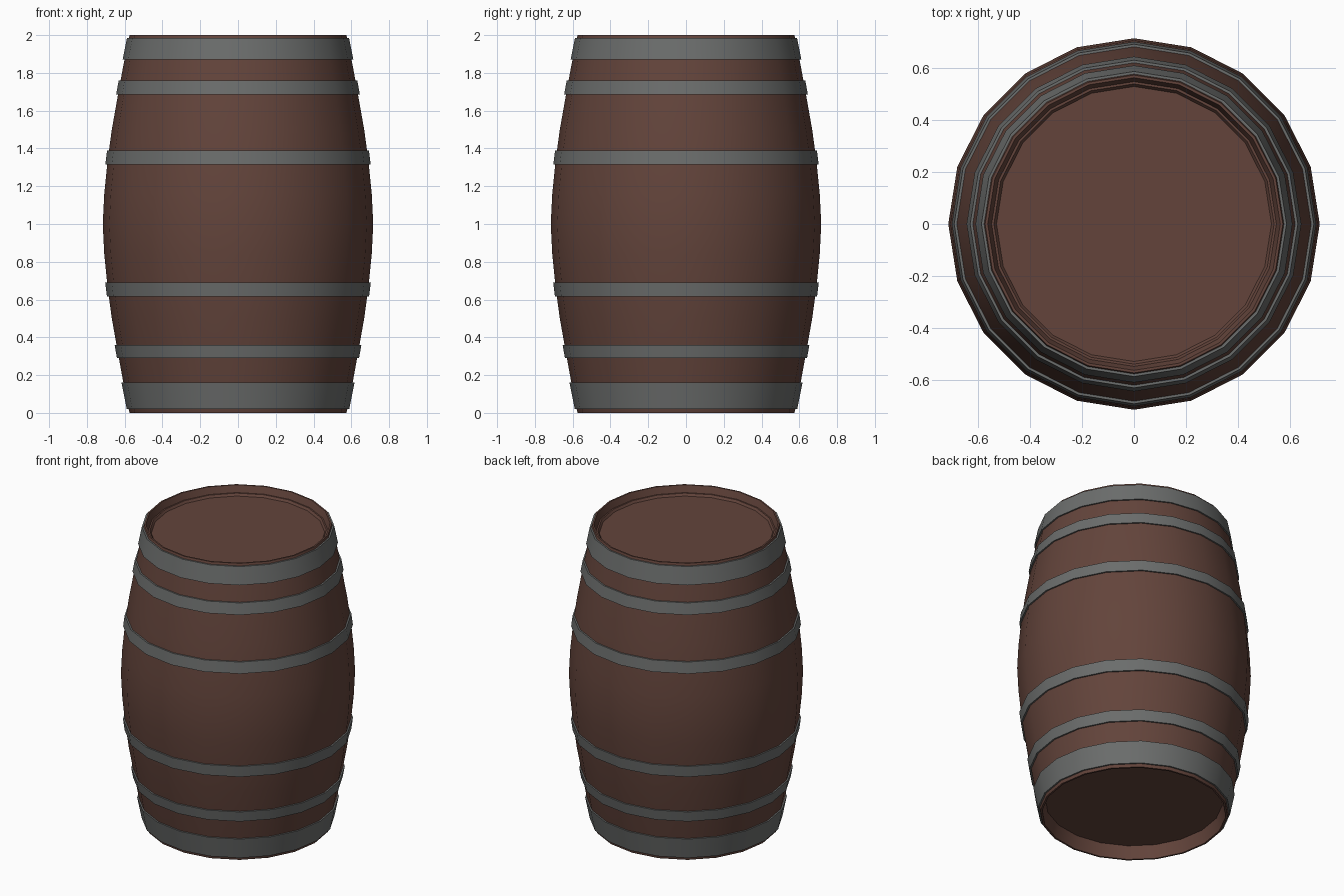
import bpy, bmesh, math

if "Cube" in bpy.data.objects:
    bpy.data.objects.remove(bpy.data.objects["Cube"])

SIDES = 20


def srgb(r, g, b):
    return tuple((((c / 255) + 0.055) / 1.055) ** 2.4 for c in (r, g, b)) + (1,)


def material(name, colour):
    m = bpy.data.materials.new(name)
    m.diffuse_color = colour
    m.use_nodes = True
    m.node_tree.nodes["Principled BSDF"].inputs["Base Color"].default_value = m.diffuse_color
    return m


wood = material("dark brown wood", srgb(99, 68, 59))
iron = material("grey iron", srgb(107, 109, 108))


def lathe(name, profile, mat, closed=False):
    """Revolve (radius, z) points around z; radius 0 closes with a cap."""
    bm = bmesh.new()
    rings = []
    for r, z in profile:
        rings.append([bm.verts.new((r * math.cos(2 * math.pi * i / SIDES),
                                    r * math.sin(2 * math.pi * i / SIDES), z))
                      for i in range(SIDES)])
    pairs = list(zip(rings, rings[1:]))
    if closed:
        pairs.append((rings[-1], rings[0]))
    for a, b in pairs:
        for i in range(SIDES):
            j = (i + 1) % SIDES
            bm.faces.new((a[i], a[j], b[j], b[i]))
    if not closed:
        bm.faces.new(rings[0])
        bm.faces.new(rings[-1])
    bmesh.ops.recalc_face_normals(bm, faces=bm.faces)
    mesh = bpy.data.meshes.new(name)
    bm.to_mesh(mesh)
    bm.free()
    mesh.materials.append(mat)
    ob = bpy.data.objects.new(name, mesh)
    bpy.context.collection.objects.link(ob)
    bpy.ops.object.select_all(action='DESELECT')
    ob.select_set(True)
    bpy.context.view_layer.objects.active = ob
    bpy.ops.object.shade_smooth_by_angle(angle=math.radians(30))
    return ob


# bulging stave wall, symmetric about mid height
lower = [(0.578, 0.015), (0.605, 0.15), (0.638, 0.33), (0.668, 0.5),
         (0.690, 0.66), (0.708, 0.84)]
wall = lower + [(0.716, 1.0)] + [(r, 2 - z) for r, z in reversed(lower)]


def radius_at(z):
    for (r0, z0), (r1, z1) in zip(wall, wall[1:]):
        if z0 <= z <= z1:
            return r0 + (r1 - r0) * (z - z0) / (z1 - z0)
    return wall[0][0]


# barrel body with recessed heads inside the rims
bottom_head = [(0.543, 0.085), (0.562, 0.0), (0.574, 0.0)]
top_head = [(0.574, 2.0), (0.564, 2.0), (0.549, 1.955), (0.540, 1.955), (0.530, 1.94)]
lathe("barrel_body", bottom_head + wall + top_head, wood)

# iron hoops: bottom and top height of each
hoops = [(0.02, 0.16), (0.29, 0.36), (0.615, 0.69),
         (1.315, 1.39), (1.685, 1.76), (1.87, 1.985)]
for n, (z0, z1) in enumerate(hoops, 1):
    r0, r1 = radius_at(z0), radius_at(z1)
    lathe(f"hoop_{n}", [(r0 - 0.01, z0), (r0 + 0.01, z0),
                        (r1 + 0.01, z1), (r1 - 0.01, z1)], iron, closed=True)
